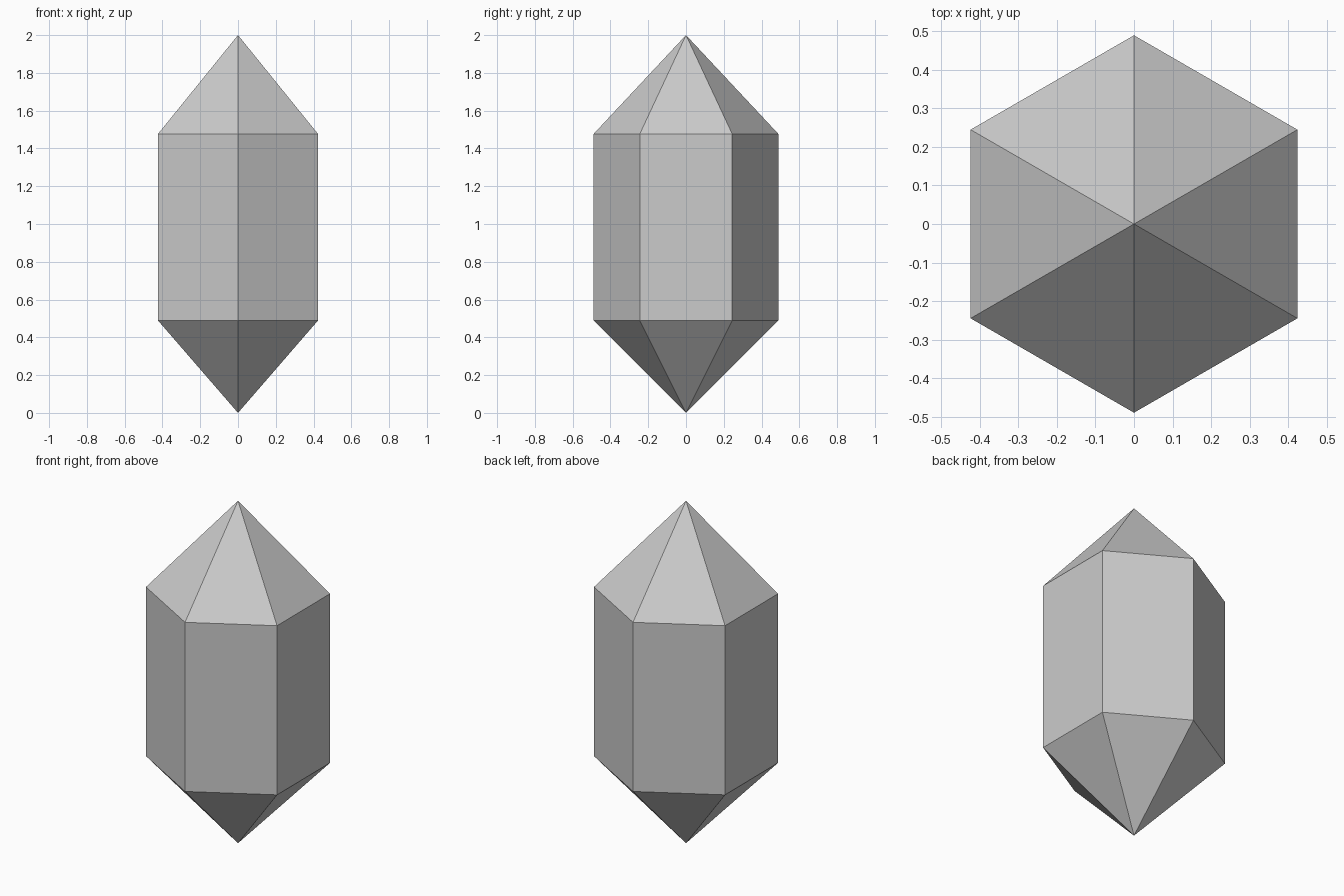
import bpy, bmesh
from mathutils import Matrix

if "Cube" in bpy.data.objects:
    bpy.data.objects.remove(bpy.data.objects["Cube"])

RADIUS, LOW, HIGH, TIP = 0.489, 0.489, 1.477, 2.0

bm = bmesh.new()

# Hexagonal body, corners on the y axis
bmesh.ops.create_circle(bm, segments=6, radius=RADIUS,
                        matrix=Matrix.Translation((0, 0, LOW)))
bmesh.ops.extrude_edge_only(bm, edges=list(bm.edges))
for v in list(bm.verts)[6:]:
    v.co.z = HIGH

# Pointed caps on the two open rims
middle = (LOW + HIGH) / 2
rims = [e for e in bm.edges if e.is_boundary]
low_rim = [e for e in rims if all(v.co.z < middle for v in e.verts)]
high_rim = [e for e in rims if all(v.co.z > middle for v in e.verts)]
for rim, z in ((low_rim, 0), (high_rim, TIP)):
    tip = bm.verts.new((0, 0, z))
    for e in rim:
        bm.faces.new((*e.verts, tip))

bmesh.ops.recalc_face_normals(bm, faces=list(bm.faces))
mesh = bpy.data.meshes.new("crystal")
bm.to_mesh(mesh)
bm.free()
bpy.context.collection.objects.link(bpy.data.objects.new("crystal", mesh))
